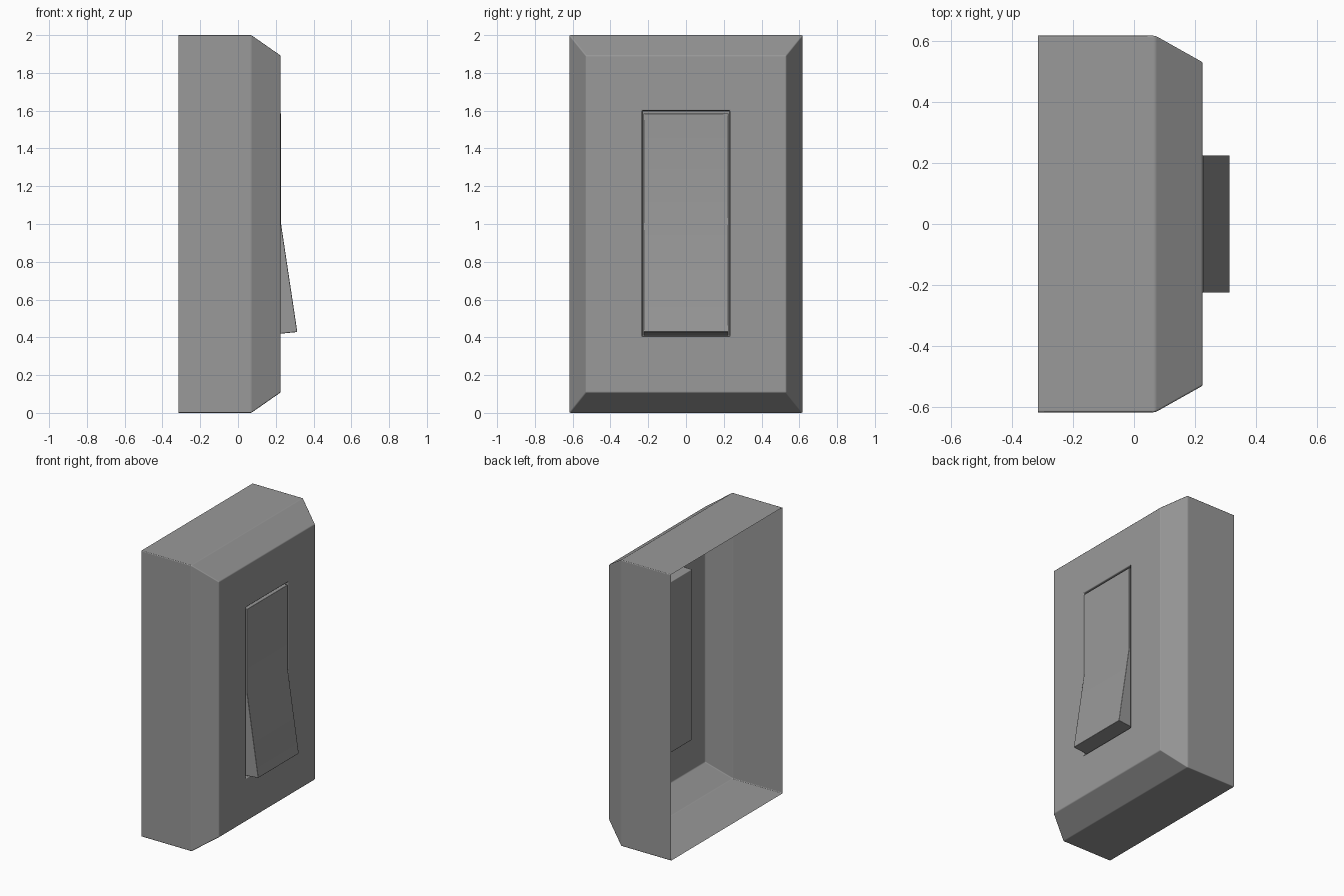
import bpy, bmesh

if "Cube" in bpy.data.objects:
    bpy.data.objects.remove(bpy.data.objects["Cube"])

grey = bpy.data.materials.new("dark_grey")
grey.diffuse_color = (0.32, 0.32, 0.32, 1)
grey.use_nodes = True
grey.node_tree.nodes["Principled BSDF"].inputs["Base Color"].default_value = grey.diffuse_color


def finish(bm, name, width, segments):
    bmesh.ops.recalc_face_normals(bm, faces=bm.faces)
    for f in bm.faces:
        f.smooth = True
    me = bpy.data.meshes.new(name)
    bm.to_mesh(me)
    bm.free()
    me.materials.append(grey)
    ob = bpy.data.objects.new(name, me)
    bpy.context.collection.objects.link(ob)
    # Small rounded edges, with the large faces kept flat
    bev = ob.modifiers.new("soft_edges", "BEVEL")
    bev.width = width
    bev.segments = segments
    bev.limit_method = "ANGLE"
    bev.angle_limit = 0.4
    bev.harden_normals = True
    return ob


# Wall plate: thin open-backed shell, chamfered front, pocket for the rocker
# Each ring is (x, half width, bottom, top)
rings = [
    (-0.315, 0.617, 0.0, 2.0),
    (0.07, 0.617, 0.0, 2.0),
    (0.225, 0.53, 0.108, 1.892),
    (0.225, 0.232, 0.405, 1.6),
    (0.115, 0.232, 0.405, 1.6),
]
bm = bmesh.new()
loops = [[bm.verts.new((x, y, z)) for y, z in ((-w, b), (w, b), (w, t), (-w, t))]
         for x, w, b, t in rings]
for a, b in zip(loops, loops[1:]):
    for i in range(4):
        j = (i + 1) % 4
        bm.faces.new((a[i], a[j], b[j], b[i]))
bm.faces.new(loops[-1])
finish(bm, "wall_plate", 0.006, 2)

# Rocker: side profile in x/z, extruded across y
profile = [(0.13, 0.41), (0.314, 0.428), (0.228, 1.0), (0.228, 1.585), (0.13, 1.585)]
bm = bmesh.new()
face = bm.faces.new([bm.verts.new((x, -0.225, z)) for x, z in profile])
ext = bmesh.ops.extrude_face_region(bm, geom=[face])
verts = [v for v in ext["geom"] if isinstance(v, bmesh.types.BMVert)]
bmesh.ops.translate(bm, verts=verts, vec=(0, 0.45, 0))
rocker = finish(bm, "rocker_switch", 0.004, 2)
rocker.data.update()
